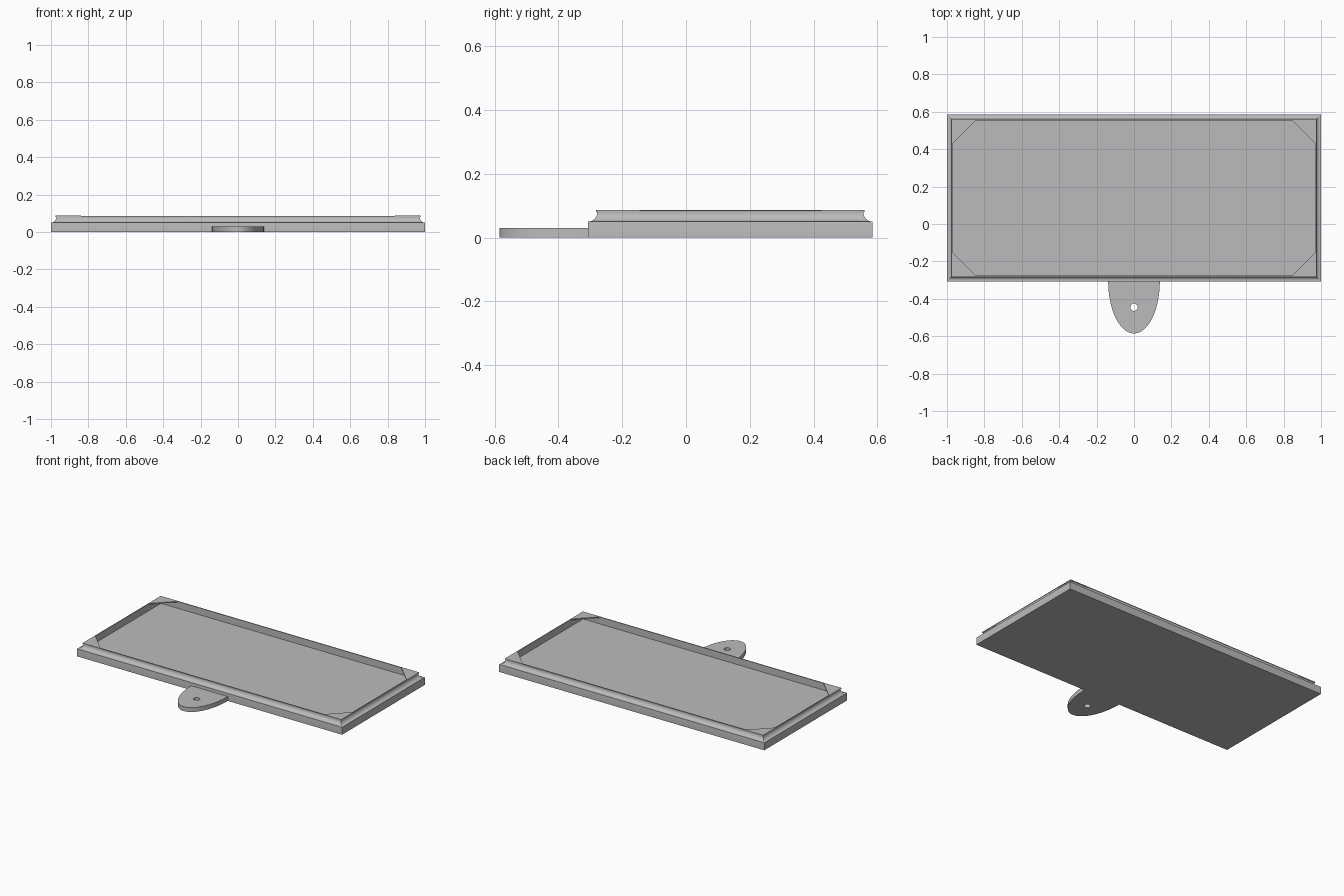
import bpy, bmesh, math

cube = bpy.data.objects.get("Cube")
if cube:
    bpy.data.objects.remove(cube, do_unlink=True)

grey = bpy.data.materials.new("light grey")
grey.use_nodes = True
colour = (0.5, 0.5, 0.5, 1)
grey.diffuse_color = colour
grey.node_tree.nodes["Principled BSDF"].inputs["Base Color"].default_value = colour

HALF_X, FRONT, BACK = 1.0, -0.307, 0.585
BASE_TOP, RIM_TOP, FLOOR = 0.048, 0.087, 0.04
RIM_INSET, INNER_INSET = 0.0245, 0.031


def finish(name, bm, smooth=False):
    bmesh.ops.recalc_face_normals(bm, faces=bm.faces)
    mesh = bpy.data.meshes.new(name)
    bm.to_mesh(mesh)
    bm.free()
    mesh.materials.append(grey)
    obj = bpy.data.objects.new(name, mesh)
    bpy.context.collection.objects.link(obj)
    if smooth:
        bpy.ops.object.select_all(action='DESELECT')
        obj.select_set(True)
        bpy.context.view_layer.objects.active = obj
        bpy.ops.object.shade_smooth_by_angle(angle=math.radians(30))
    return obj


def prism(name, outline, z0, z1, smooth=False):
    bm = bmesh.new()
    face = bm.faces.new([bm.verts.new((x, y, z0)) for x, y in outline])
    top = bmesh.ops.extrude_face_region(bm, geom=[face])["geom"]
    bmesh.ops.translate(bm, vec=(0, 0, z1 - z0),
                        verts=[v for v in top if isinstance(v, bmesh.types.BMVert)])
    return finish(name, bm, smooth)


# Tray: rectangular rings following a wall profile with a concave cove
cove = []
for i in range(13):
    a = math.radians(-90 - 105 * i / 12)
    cove.append((0.0005 - 0.028 * math.cos(a), 0.0785 + 0.028 * math.sin(a)))
profile = [(0, 0), (0, BASE_TOP)] + cove + [
    (RIM_INSET, RIM_TOP), (INNER_INSET, RIM_TOP), (INNER_INSET, FLOOR)]
bm = bmesh.new()
rings = []
for inset, z in profile:
    x, y0, y1 = HALF_X - inset, FRONT + inset, BACK - inset
    rings.append([bm.verts.new((px, py, z))
                  for px, py in ((-x, y0), (x, y0), (x, y1), (-x, y1))])
for lower, upper in zip(rings, rings[1:]):
    for i in range(4):
        j = (i + 1) % 4
        bm.faces.new((lower[i], lower[j], upper[j], upper[i]))
bm.faces.new(rings[0])
bm.faces.new(rings[-1])
finish("tray", bm, smooth=True)

# Triangular corner plates flush with the rim
LEG = 0.135
for side, sx in (("right", -1), ("left", 1)):
    for end, sy, edge in (("front", -1, FRONT), ("back", 1, BACK)):
        x, y = sx * (HALF_X - RIM_INSET - 0.001), edge - sy * (RIM_INSET + 0.001)
        prism(f"corner_plate_{end}_{side}",
              [(x, y), (x - sx * LEG, y), (x, y - sy * LEG)],
              RIM_TOP - 0.006, RIM_TOP + 0.0003)

# Half-elliptical hanging tab with a drilled hole
STEPS = 40
tab_outline = [(0.138 * math.cos(math.pi * i / STEPS),
                FRONT - 0.278 * math.sin(math.pi * i / STEPS)) for i in range(STEPS + 1)]
tab = prism("hanging_tab", tab_outline, 0, 0.03)
bpy.ops.mesh.primitive_cylinder_add(vertices=24, radius=0.02, depth=0.2,
                                    location=(0, -0.445, 0))
cutter = bpy.context.object
cutter.name = "hole_cutter"
drill = tab.modifiers.new("hole", 'BOOLEAN')
drill.operation, drill.solver, drill.object = 'DIFFERENCE', 'EXACT', cutter
bpy.ops.object.select_all(action='DESELECT')
tab.select_set(True)
bpy.context.view_layer.objects.active = tab
bpy.ops.object.modifier_apply(modifier=drill.name)
bpy.data.objects.remove(cutter, do_unlink=True)
bpy.ops.object.shade_smooth_by_angle(angle=math.radians(30))
